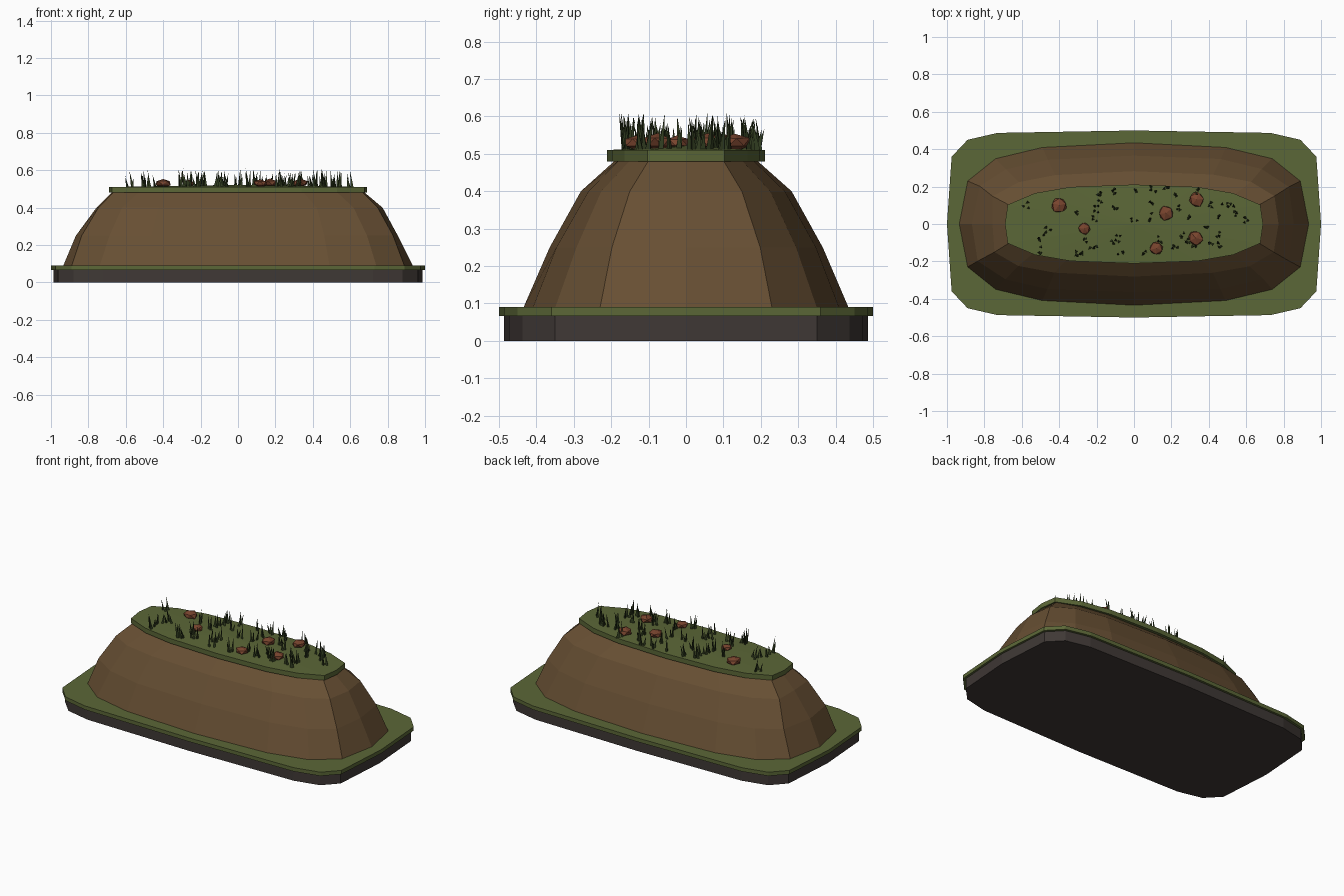
import bpy, bmesh, math, random
from mathutils import Vector

if "Cube" in bpy.data.objects:
    bpy.data.objects.remove(bpy.data.objects["Cube"])

random.seed(4)


def material(name, rgb):
    m = bpy.data.materials.new(name)
    m.diffuse_color = (*rgb, 1)
    m.use_nodes = True
    m.node_tree.nodes["Principled BSDF"].inputs["Base Color"].default_value = m.diffuse_color
    return m


GRASS = material("moss green", (0.105, 0.135, 0.038))
EARTH = material("earth brown", (0.135, 0.078, 0.033))
STONE = material("dark stone", (0.050, 0.040, 0.036))
BLADE = material("dark blade green", (0.030, 0.045, 0.014))
ROCK = material("red brown rock", (0.190, 0.058, 0.027))


def finish(name, bm, mat):
    bmesh.ops.recalc_face_normals(bm, faces=bm.faces)
    me = bpy.data.meshes.new(name)
    bm.to_mesh(me)
    bm.free()
    me.materials.append(mat)
    ob = bpy.data.objects.new(name, me)
    bpy.context.collection.objects.link(ob)
    return ob


def outline(quarter):
    """Mirror a quarter outline (x axis to y axis) into a closed 16-gon."""
    half = quarter + [(-x, y) for x, y in quarter[-2::-1]]
    return half + [(x, -y) for x, y in half[-2:0:-1]]


def loft(name, rings, mat, dome=0.0):
    """Skin rings of (outline, z); close the bottom, fan the top to a raised centre."""
    bm = bmesh.new()
    loops = [[bm.verts.new((x, y, z)) for x, y in ring] for ring, z in rings]
    n = len(loops[0])
    for a, b in zip(loops, loops[1:]):
        for i in range(n):
            j = (i + 1) % n
            bm.faces.new((a[i], a[j], b[j], b[i]))
    bm.faces.new(loops[0][::-1])
    if dome:
        c = bm.verts.new((0, 0, rings[-1][1] + dome))
        for i in range(n):
            bm.faces.new((loops[-1][i], loops[-1][(i + 1) % n], c))
    else:
        bm.faces.new(loops[-1])
    return finish(name, bm, mat)


def scaled(ring, sx, sy):
    return [(x * sx, y * sy) for x, y in ring]


def jitter(ring, amount):
    return [(x * (1 + random.uniform(-amount, amount)),
             y * (1 + random.uniform(-amount, amount))) for x, y in ring]


# Base plinth with grass rim
base = outline([(1, 0), (0.975, 0.36), (0.89, 0.45), (0.73, 0.487), (0, 0.5)])
inner = scaled(base, 0.987, 0.972)
loft("base_plinth", [(inner, 0), (inner, 0.066)], STONE)
loft("base_grass", [(base, 0.066), (base, 0.09)], GRASS)

# Earth mound, tapering in four levels
foot = outline([(0.935, 0), (0.89, 0.23), (0.74, 0.35), (0.49, 0.41), (0, 0.435)])
low = outline([(0.86, 0), (0.83, 0.20), (0.69, 0.295), (0.46, 0.345), (0, 0.368)])
high = outline([(0.765, 0), (0.75, 0.15), (0.62, 0.225), (0.42, 0.262), (0, 0.283)])
crown = outline([(0.675, 0), (0.665, 0.10), (0.53, 0.15), (0.35, 0.18), (0, 0.19)])
loft("earth_mound", [(foot, 0.088), (jitter(low, 0.012), 0.25),
                     (jitter(high, 0.012), 0.40), (crown, 0.482)], EARTH)

# Grass cap on the crown
cap = outline([(0.69, 0), (0.675, 0.103), (0.53, 0.165), (0.34, 0.198), (0, 0.211)])
loft("top_grass", [(cap, 0.48), (cap, 0.51)], GRASS, dome=0.012)

# Grass tufts of three leaning, three-sided blades
tufts = [(-.58, .10), (-.50, -.07), (-.49, -.14), (-.46, -.03), (-.32, .05), (-.32, -.15),
         (-.27, -.08), (-.29, -.16), (-.22, .03), (-.20, .08), (-.19, .11), (-.18, .17),
         (-.22, -.13), (-.10, .17), (-.10, .09), (-.11, -.10), (-.08, -.08), (-.07, -.15),
         (0, .01), (0, .17), (.05, -.16), (.08, .04), (.09, .10), (.10, .18), (.14, -.08),
         (.18, .18), (.22, -.13), (.23, .09), (.23, .15), (.25, -.05), (.30, .04), (.33, .18),
         (.38, -.03), (.40, .10), (.42, -.11), (.45, .04), (.45, -.06), (.47, -.11),
         (.49, .11), (.52, .10), (.55, .05), (.60, .02), (.32, -.13), (.28, -.09)]
bm = bmesh.new()
for tx, ty in tufts:
    for k in range(3):
        x, y = tx + random.uniform(-.018, .018), ty + random.uniform(-.018, .018)
        h, turn = random.uniform(0.05, 0.10), random.uniform(0, math.tau)
        foot_ring = [bm.verts.new((x + 0.009 * math.cos(turn + a), y + 0.009 * math.sin(turn + a), 0.508))
                     for a in (0, math.tau / 3, 2 * math.tau / 3)]
        tip = bm.verts.new((x + random.uniform(-.015, .015), y + random.uniform(-.015, .015), 0.51 + h))
        bm.faces.new(foot_ring)
        for i in range(3):
            bm.faces.new((foot_ring[i], foot_ring[(i + 1) % 3], tip))
finish("grass_tufts", bm, BLADE)

# Small faceted rocks
rocks = [(-.40, .10, .045), (-.265, -.025, .034), (.17, .058, .042),
         (.335, .13, .042), (.33, -.075, .042), (.12, -.13, .038)]
bm = bmesh.new()
for x, y, r in rocks:
    made = bmesh.ops.create_icosphere(bm, subdivisions=1, radius=r)["verts"]
    turn = random.uniform(0, math.tau)
    for v in made:
        p = v.co * random.uniform(0.9, 1.12)
        v.co = Vector((x + p.x * math.cos(turn) - p.y * math.sin(turn),
                       y + p.x * math.sin(turn) + p.y * math.cos(turn), 0.531 + p.z * 0.55))
finish("rocks", bm, ROCK)
